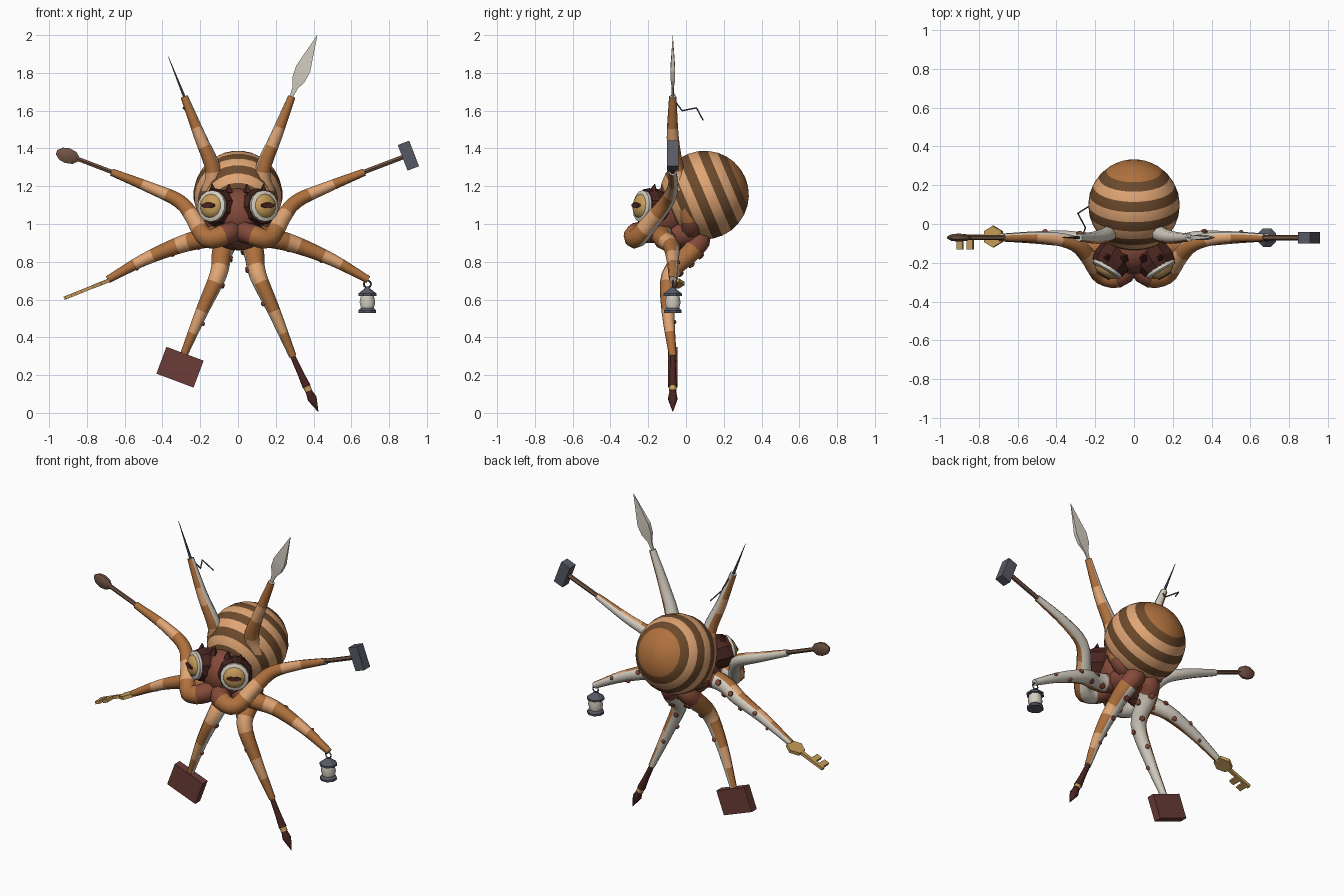
import bpy, bmesh, math
from mathutils import Vector, Matrix

if "Cube" in bpy.data.objects:
    bpy.data.objects.remove(bpy.data.objects["Cube"])


def material(name, rgb):
    m = bpy.data.materials.new(name)
    m.use_nodes = True
    m.diffuse_color = (*rgb, 1)
    m.node_tree.nodes["Principled BSDF"].inputs["Base Color"].default_value = (*rgb, 1)
    return m


ORANGE = material("orange skin", (.43, .165, .047))
TAN = material("tan skin", (.74, .375, .175))
BROWN = material("brown stripe", (.15, .068, .025))
RED = material("red brown skin", (.23, .068, .041))
MAROON = material("dark maroon", (.065, .018, .014))
LEATHER = material("book leather", (.145, .045, .038))
CREAM = material("cream", (.65, .61, .53))
GOLD = material("gold", (.56, .33, .10))
GREY = material("slate grey", (.095, .10, .13))
WOOD = material("wood", (.16, .085, .055))
Y, Z = Vector((0, 1, 0)), Vector((0, 0, 1))


def finish(name, bm, mats, angle=50):
    bmesh.ops.recalc_face_normals(bm, faces=bm.faces)
    me = bpy.data.meshes.new(name)
    bm.to_mesh(me)
    bm.free()
    for m in mats:
        me.materials.append(m)
    ob = bpy.data.objects.new(name, me)
    bpy.context.scene.collection.objects.link(ob)
    bpy.ops.object.select_all(action='DESELECT')
    ob.select_set(True)
    bpy.context.view_layer.objects.active = ob
    bpy.ops.object.shade_smooth_by_angle(angle=math.radians(angle))
    return ob


def skin_rings(bm, rings, pick):
    """Bridge rings of points; pick(ring, side) gives the material index."""
    loops = [[bm.verts.new(p) for p in ring] for ring in rings]
    n = len(loops[0])
    for i in range(len(loops) - 1):
        for k in range(n):
            j = (k + 1) % n
            f = bm.faces.new((loops[i][k], loops[i][j], loops[i + 1][j], loops[i + 1][k]))
            f.material_index = pick(i, k)
    bm.faces.new(loops[0]).material_index = pick(0, 0)
    bm.faces.new(loops[-1]).material_index = pick(len(loops) - 2, 0)


def lathe(name, profile, origin, direction, mats, sides=8, hint=Y, flat=1, pick=None, angle=50):
    """Turn (distance, radius) pairs around a direction; flat squashes towards hint."""
    d = Vector(direction).normalized()
    v = (hint - d * hint.dot(d)).normalized()
    u = v.cross(d)
    rings = []
    for dist, r in profile:
        r = max(r, .0015)
        rings.append([Vector(origin) + d * dist + u * r * math.cos(a) + v * r * flat * math.sin(a)
                      for a in (2 * math.pi * (k + .5) / sides for k in range(sides))])
    bm = bmesh.new()
    skin_rings(bm, rings, pick or (lambda i, k: 0))
    return finish(name, bm, mats, angle)


def ball(name, centre, size, mat):
    bm = bmesh.new()
    bmesh.ops.create_uvsphere(bm, u_segments=16, v_segments=10, radius=1,
                              matrix=Matrix.Translation(centre) @ Matrix.Diagonal((*size, 1)))
    return finish(name, bm, [mat])


def box(name, centre, size, tilt, mat):
    bm = bmesh.new()
    bmesh.ops.create_cube(bm, size=1, matrix=Matrix.Translation(centre)
                          @ Matrix.Rotation(math.radians(tilt), 4, 'Y') @ Matrix.Diagonal((*size, 1)))
    return finish(name, bm, [mat], 20)


def spline(points, steps=4):
    """Smooth path through the points."""
    p = [Vector(q) for q in points]
    p = [2 * p[0] - p[1]] + p + [2 * p[-1] - p[-2]]
    out = []
    for i in range(1, len(p) - 2):
        for s in range(steps):
            t = s / steps
            out.append(.5 * (2 * p[i] + (p[i + 1] - p[i - 1]) * t
                       + (2 * p[i - 1] - 5 * p[i] + 4 * p[i + 1] - p[i + 2]) * t ** 2
                       + (3 * p[i] - p[i - 1] - 3 * p[i + 1] + p[i + 2]) * t ** 3))
    return out + [p[-2]]


def arm(name, points, under, suckers):
    """Tapered banded tentacle with a pale underside."""
    path = spline(points)
    n = len(path)
    run = [0]
    for a, b in zip(path, path[1:]):
        run.append(run[-1] + (b - a).length)
    frac = [r / run[-1] for r in run]
    u = Vector(under)
    frames = [None] * n
    for i in reversed(range(n)):
        t = (path[min(i + 1, n - 1)] - path[max(i - 1, 0)]).normalized()
        u = (u - t * u.dot(t)).normalized()
        frames[i] = (u.copy(), t.cross(u))
    rad = [.066 - .046 * f for f in frac]
    rings = [[path[i] + rad[i] * (frames[i][0] * math.cos(a) + frames[i][1] * math.sin(a))
              for a in (math.pi / 4 * (k + .5) for k in range(8))] for i in range(n)]

    def pick(i, k):
        f = (frac[i] + frac[i + 1]) / 2
        if f < .2:
            return 0
        if math.cos(math.pi / 4 * (k + 1)) > .6:
            return 3
        return 2 if .38 < f < .48 or .66 < f < .8 else 1

    bm = bmesh.new()
    skin_rings(bm, rings, pick)
    finish(name, bm, [RED, ORANGE, TAN, CREAM])
    if suckers:
        for i in range(n // 3, n - 2, 2):
            side = .65 if i % 4 < 2 else -.65
            d = frames[i][0] * math.cos(side) + frames[i][1] * math.sin(side)
            r = rad[i] * .36
            lathe(name + "_sucker", [(-.01, r), (.008, r), (.012, r * .6)],
                  path[i] + d * rad[i] * .93, d, [RED], 6, Vector((.3, .5, .8)))


# Striped mantle
R = .236
angles = [0, 12, 25, 37] + [37 + 13 * i for i in range(1, 11)] + [180]
lathe("mantle", [(-R * math.cos(math.radians(180 - a)), R * math.sin(math.radians(a))) for a in angles],
      (0, .097, 1.153), (0, .92, .39), [ORANGE, BROWN, TAN], 28, Z,
      pick=lambda i, k: 0 if i < 3 else 1 + (i - 3) % 2)

# Head and the hub where the arms meet
ball("head", (0, -.12, 1.05), (.15, .14, .14), RED)
ball("arm_hub", (0, -.03, .95), (.13, .15, .09), RED)

# Eyes with rough sockets, rims, domes, slit pupils and brow horns
for s in (-1, 1):
    c, d = Vector((s * .14, -.235, 1.095)), Vector((s * .5, -.84, .1)).normalized()
    lathe("eye_socket", [(-.15, .06), (-.11, .095), (-.05, .102), (-.012, .092)], c, d, [MAROON], 9, Z, angle=20)
    lathe("eye_rim", [(-.03, .084), (.004, .084), (.012, .07)], c, d, [CREAM], 14, Z)
    lathe("eye_iris", [(0, .068), (.02, .06), (.033, .04), (.038, .01)], c, d, [GOLD], 14, Z)
    lathe("eye_pupil", [(.02, .05), (.041, .04)], c, d, [MAROON], 8, Z, flat=.36)
    for off in (-.055, .03):
        lathe("brow_horn", [(0, .028), (.05, .002)], c - d * .07 + Vector((s * off, 0, .075)),
              (s * off, .2, 1), [MAROON], 5, angle=20)

# Four mirrored pairs of arms
pairs = {
    "front_arm": ([(0, -.1, .97), (.055, -.26, .95), (.165, -.26, .925), (.235, -.17, 1.03),
                   (.31, -.1, 1.12), (.46, -.07, 1.19), (.67, -.07, 1.275)], (0, 1, -.2), False),
    "side_arm": ([(0, -.05, .96), (.1, -.12, .94), (.2, -.12, .92), (.32, -.08, .885),
                  (.5, -.07, .81), (.69, -.07, .705)], (0, 1, -.3), True),
    "upper_arm": ([(0, 0, .97), (.12, .03, 1.0), (.15, -.01, 1.14), (.13, -.05, 1.28),
                   (.2, -.07, 1.46), (.285, -.07, 1.675)], (-.86, .5, 0), False),
    "lower_arm": ([(0, 0, .96), (.05, .07, .92), (.085, .02, .845), (.105, -.085, .73),
                   (.19, -.095, .54), (.29, -.07, .3)], (-.9, .45, 0), True),
}
for name, (pts, under, suckers) in pairs.items():
    for s, side in ((1, "left_"), (-1, "right_")):
        arm(side + name, [(s * x, y, z) for x, y, z in pts],
            (s * under[0], under[1], under[2]), suckers)

# Hammer
lathe("hammer_handle", [(0, .014), (.27, .014)], (.64, -.07, 1.265), (.93, 0, .355), [WOOD], 6)
box("hammer_head", (.902, -.07, 1.362), (.065, .06, .145), -21, GREY)

# Wooden spoon
lathe("spoon_handle", [(0, .013), (.24, .013)], (-.64, -.07, 1.265), (-.93, 0, .355), [WOOD], 6)
lathe("spoon_bowl", [(0, .012), (.025, .036), (.065, .044), (.1, .036), (.125, .012)],
      (-.842, -.07, 1.342), (-.93, 0, .3), [WOOD], 8, flat=.5)

# Key
box("key_shaft", (-.80, -.065, .655), (.26, .022, .018), -22, GOLD)
lathe("key_bow", [(-.01, .056), (.01, .056)], (-.725, -.065, .685), (-.37, 0, .93), [GOLD], 6, angle=20)
for x, z in ((-.845, .637), (-.897, .616)):
    box("key_tooth", (x, -.098, z), (.034, .066, .018), -22, GOLD)

# Lantern
bm = bmesh.new()
hoop = [Vector((math.cos(a), 0, math.sin(a))) for a in (math.pi / 5 * k for k in range(10))]
for k in range(10):
    cen, h = Vector((.685, -.07, .682)), hoop[k]
    quad = []
    for q in (h, hoop[(k + 1) % 10]):
        quad.append([bm.verts.new(cen + q * r + Y * y) for r, y in ((.024, 0), (.019, .005), (.014, 0), (.019, -.005))])
    for j in range(4):
        m = (j + 1) % 4
        bm.faces.new((quad[0][j], quad[0][m], quad[1][m], quad[1][j]))
finish("lantern_ring", bm, [GREY])
lathe("lantern_cap", [(.62, .052), (.632, .052), (.655, .02), (.665, .012)], (.685, -.07, 0), Z, [GREY], 8, angle=20)
lathe("lantern_glass", [(.545, .034), (.585, .045), (.625, .036)], (.685, -.07, 0), Z, [CREAM], 8)
lathe("lantern_base", [(.53, .05), (.543, .05), (.556, .037)], (.685, -.07, 0), Z, [GREY], 8, angle=20)

# Needle and thread
lathe("needle", [(0, .009), (.25, .001)], (-.277, -.07, 1.655), (-.37, 0, .93), [GREY], 6)
thread = [Vector(p) for p in ((-.27, -.065, 1.66), (-.25, -.02, 1.6), (-.29, .055, 1.615), (-.235, .09, 1.55))]
for a, b in zip(thread, thread[1:]):
    lathe("thread", [(0, .004), ((b - a).length, .004)], a, b - a, [GREY], 5, Z)

# Spear head
lathe("spear_head", [(0, .013), (.05, .02), (.1, .05), (.16, .057), (.35, .001)],
      (.283, -.07, 1.675), (.4, 0, .95), [CREAM], 4, flat=.3, angle=15)

# Book
box("book", (-.307, -.07, .242), (.21, .05, .152), 20.5, LEATHER)

# Paint brush
tip = (.42, 0, -.91)
lathe("brush_handle", [(0, .014), (.12, .018), (.2, .024)], (.28, -.07, .32), tip, [MAROON], 8)
lathe("brush_ferrule", [(.195, .021), (.225, .021)], (.28, -.07, .32), tip, [GOLD], 8)
lathe("brush_bristles", [(.225, .018), (.27, .027), (.345, .001)], (.28, -.07, .32), tip, [MAROON], 8)
